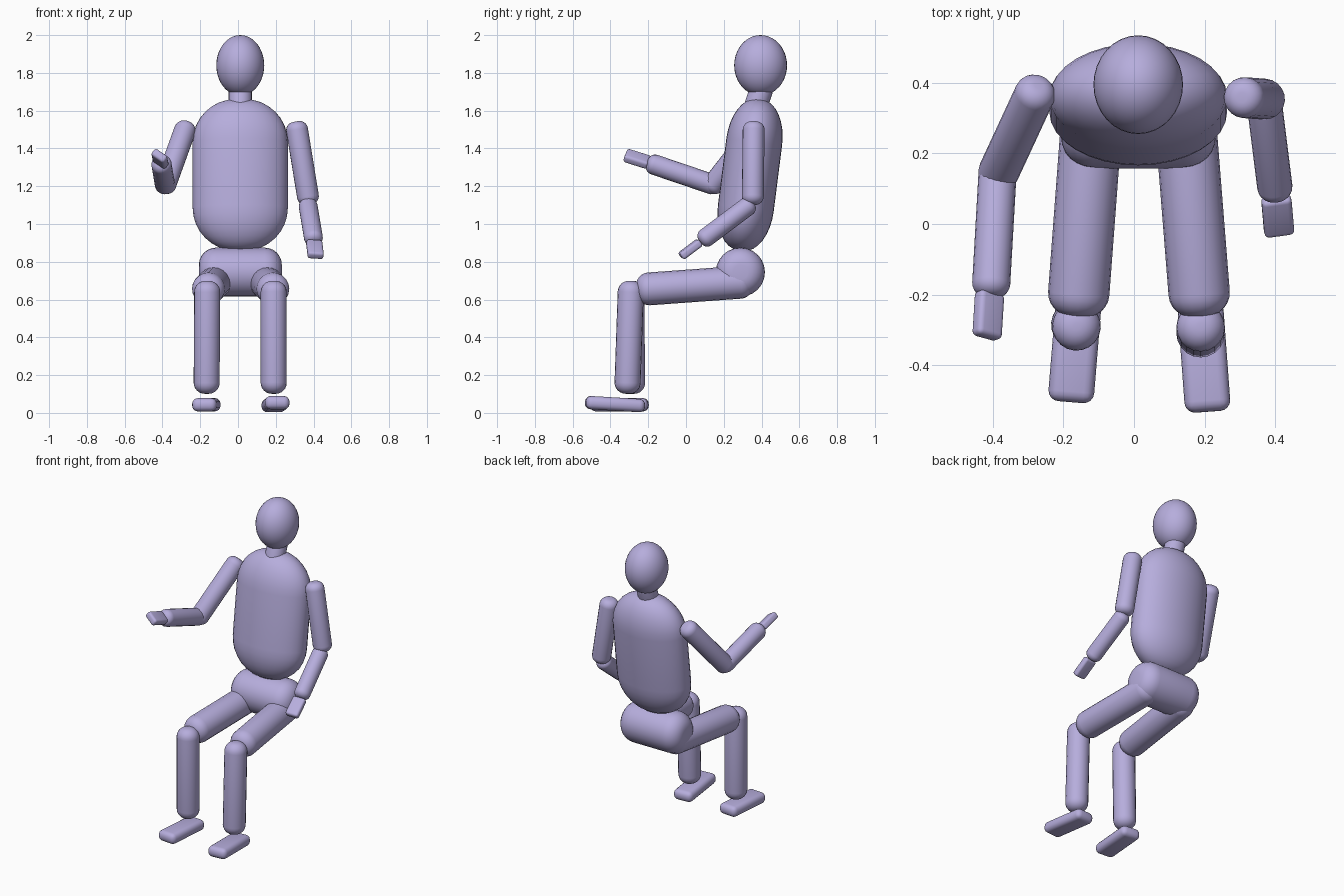
import bpy
import bmesh
import math
from mathutils import Vector, Matrix

cube = bpy.data.objects.get("Cube")
if cube:
    bpy.data.objects.remove(cube, do_unlink=True)

# Single lavender colour
COLOUR = (0.47, 0.42, 0.72, 1)
lavender = bpy.data.materials.new("lavender")
lavender.use_nodes = True
lavender.diffuse_color = COLOUR
lavender.node_tree.nodes["Principled BSDF"].inputs["Base Color"].default_value = COLOUR


def finish(name, bm, matrix):
    bmesh.ops.recalc_face_normals(bm, faces=bm.faces)
    mesh = bpy.data.meshes.new(name)
    bm.to_mesh(mesh)
    bm.free()
    mesh.materials.append(lavender)
    obj = bpy.data.objects.new(name, mesh)
    obj.matrix_world = matrix
    bpy.context.collection.objects.link(obj)
    bpy.ops.object.select_all(action="DESELECT")
    obj.select_set(True)
    bpy.context.view_layer.objects.active = obj
    bpy.ops.object.shade_smooth_by_angle(angle=math.radians(40))
    return obj


def along(a, b, roll=0):
    """Frame centred between two points, with local z running from a to b."""
    turn = (b - a).to_track_quat("Z", "Y").to_matrix().to_4x4()
    return Matrix.Translation((a + b) / 2) @ turn @ Matrix.Rotation(math.radians(roll), 4, "Z")


def limb(name, a, b, r, rounding=0.75, flatten=1.0, sides=20, steps=6):
    """Round-ended cylinder whose end spheres would sit at a and b."""
    a, b = Vector(a), Vector(b)
    half = (b - a).length / 2 + r
    c = r * rounding
    arc = [(r - c + c * math.cos(t), half - c + c * math.sin(t))
           for t in (math.pi / 2 * i / steps for i in range(steps + 1))]
    profile = [(x, -z) for x, z in reversed(arc)] + arc
    profile = [(0, -half)] + profile + [(0, half)]
    bm = bmesh.new()
    verts = [bm.verts.new((x, 0, z)) for x, z in profile]
    edges = [bm.edges.new(pair) for pair in zip(verts, verts[1:])]
    bmesh.ops.spin(bm, geom=verts + edges, axis=(0, 0, 1), cent=(0, 0, 0),
                   angle=math.tau, steps=sides, use_merge=False)
    bmesh.ops.remove_doubles(bm, verts=bm.verts, dist=0.0005)
    bmesh.ops.scale(bm, vec=(1, flatten, 1), verts=bm.verts)
    return finish(name, bm, along(a, b))


def block(name, a, b, width, thick, bevel, roll=0):
    """Rounded box running from a to b."""
    a, b = Vector(a), Vector(b)
    bm = bmesh.new()
    bmesh.ops.create_cube(bm, size=1)
    bmesh.ops.scale(bm, vec=(width, thick, (b - a).length), verts=bm.verts)
    bmesh.ops.bevel(bm, geom=bm.edges[:], offset=bevel, segments=4, profile=0.5, affect="EDGES")
    return finish(name, bm, along(a, b, roll))


# Head
bm = bmesh.new()
bmesh.ops.create_uvsphere(bm, u_segments=32, v_segments=20, radius=1)
bmesh.ops.scale(bm, vec=(0.127, 0.14, 0.16), verts=bm.verts)
finish("head", bm, Matrix.Translation((0.012, 0.395, 1.84)))

# Neck, torso and pelvis
limb("neck", (0.012, 0.372, 1.63), (0.012, 0.382, 1.66), 0.062, 0.15)
limb("torso", (0.012, 0.32, 1.11), (0.012, 0.358, 1.41), 0.252, 0.9, flatten=0.59, sides=32, steps=8)
limb("pelvis", (-0.077, 0.288, 0.745), (0.102, 0.288, 0.745), 0.13, 0.7, sides=24)

# Legs
limb("right_thigh", (-0.122, 0.265, 0.69), (-0.155, -0.175, 0.658), 0.087)
limb("left_thigh", (0.148, 0.265, 0.69), (0.183, -0.175, 0.658), 0.087)
limb("right_shin", (-0.163, -0.29, 0.63), (-0.166, -0.285, 0.17), 0.069, 0.85)
limb("left_shin", (0.189, -0.293, 0.63), (0.189, -0.309, 0.17), 0.069, 0.85)
block("right_foot", (-0.155, -0.2, 0.043), (-0.18, -0.505, 0.043), 0.13, 0.07, 0.03)
block("left_foot", (0.187, -0.22, 0.037), (0.21, -0.532, 0.056), 0.13, 0.07, 0.03)

# Raised right arm
limb("right_upper_arm", (-0.285, 0.36, 1.485), (-0.38, 0.155, 1.222), 0.058)
limb("right_forearm", (-0.388, 0.125, 1.215), (-0.404, -0.155, 1.31), 0.054)
block("right_hand", (-0.409, -0.195, 1.325), (-0.417, -0.322, 1.365), 0.085, 0.045, 0.015, -35)

# Lowered left arm
limb("left_upper_arm", (0.315, 0.358, 1.485), (0.368, 0.354, 1.16), 0.058)
limb("left_forearm", (0.373, 0.315, 1.085), (0.398, 0.115, 0.935), 0.05)
block("left_hand", (0.403, 0.075, 0.905), (0.412, -0.028, 0.828), 0.085, 0.042, 0.014, -5)
